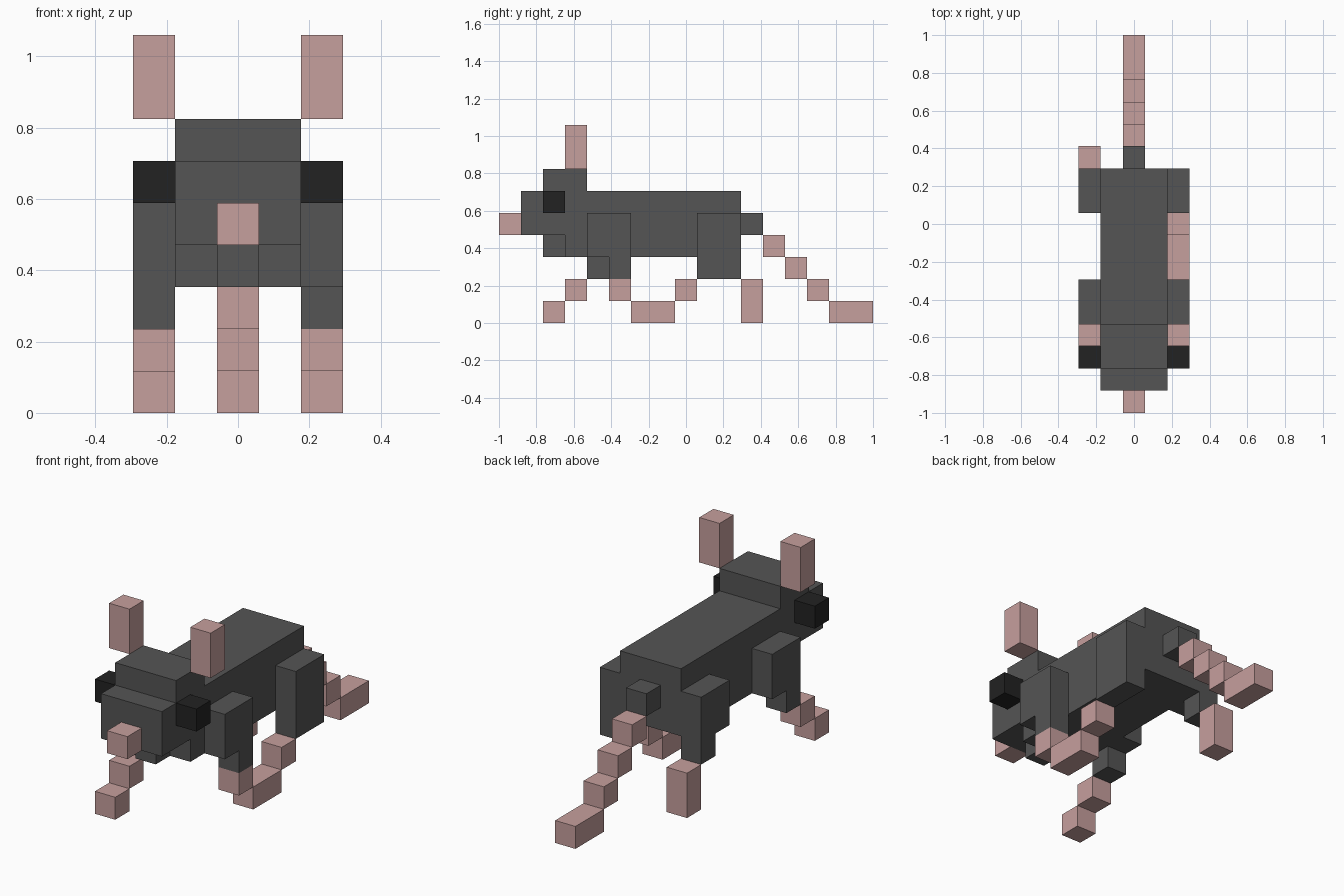
import bpy
import bmesh
from mathutils import Matrix, Vector

cube = bpy.data.objects.get("Cube")
if cube:
    bpy.data.objects.remove(cube, do_unlink=True)

U = 2 / 17                       # one block; the model is 5 x 17 x 9 blocks
ORIGIN = Vector((-2.5, -8.5, 0))


def material(name, rgb):
    m = bpy.data.materials.new(name)
    m.use_nodes = True
    m.diffuse_color = (*rgb, 1)
    m.node_tree.nodes["Principled BSDF"].inputs["Base Color"].default_value = (*rgb, 1)
    return m


FUR = material("dark grey fur", (0.089, 0.089, 0.089))
SKIN = material("pink skin", (0.565, 0.348, 0.340))
EYE = material("black eye", (0.016, 0.016, 0.016))


def part(name, mat, *boxes):
    """Flat-faced object from boxes given as (x, y, z, width, depth, height) in blocks."""
    bm = bmesh.new()
    for x, y, z, w, d, h in boxes:
        centre = (Vector((x + w / 2, y + d / 2, z + h / 2)) + ORIGIN) * U
        bmesh.ops.create_cube(
            bm, size=1,
            matrix=Matrix.Translation(centre) @ Matrix.Diagonal((w * U, d * U, h * U, 1)))
    mesh = bpy.data.meshes.new(name)
    bm.to_mesh(mesh)
    bm.free()
    mesh.materials.append(mat)
    bpy.context.collection.objects.link(bpy.data.objects.new(name, mesh))


# Body and head
part("body", FUR, (1, 4, 3, 3, 7, 3))
part("head", FUR, (1, 2, 4, 3, 2, 3))
part("neck", FUR, (1, 3, 3, 3, 1, 1))
part("snout", FUR, (1, 1, 4, 3, 1, 2))
part("chin", FUR, (2, 2, 3, 1, 1, 1))
part("nose", SKIN, (2, 0, 4, 1, 1, 1))

# Paired parts: eyes, ears, upper legs
for side, x in (("right", 0), ("left", 4)):
    part(side + "_eye", EYE, (x, 2, 5, 1, 1, 1))
    part(side + "_ear", SKIN, (x, 3, 7, 1, 1, 2))
    part(side + "_front_thigh", FUR, (x, 4, 3, 1, 2, 2))
    part(side + "_hind_thigh", FUR, (x, 9, 3, 1, 2, 2))

# Lower legs, posed in mid stride
part("right_front_shin", FUR, (0, 4, 2, 1, 1, 1))
part("right_hind_shin", FUR, (0, 10, 2, 1, 1, 1))
part("left_front_shin", FUR, (4, 5, 2, 1, 1, 1))
part("left_hind_shin", FUR, (4, 9, 2, 1, 2, 1))

# Feet
part("right_front_foot", SKIN, (0, 3, 1, 1, 1, 1), (0, 2, 0, 1, 1, 1))
part("right_hind_foot", SKIN, (0, 11, 0, 1, 1, 2))
part("left_front_foot", SKIN, (4, 5, 1, 1, 1, 1), (4, 6, 0, 1, 1, 1))
part("left_hind_foot", SKIN, (4, 8, 1, 1, 1, 1), (4, 7, 0, 1, 1, 1))

# Tail stepping down to the ground
part("tail_base", FUR, (2, 11, 4, 1, 1, 1))
part("tail", SKIN, *[(2, 12 + i, 3 - i, 1, 1, 1) for i in range(3)], (2, 15, 0, 1, 2, 1))
